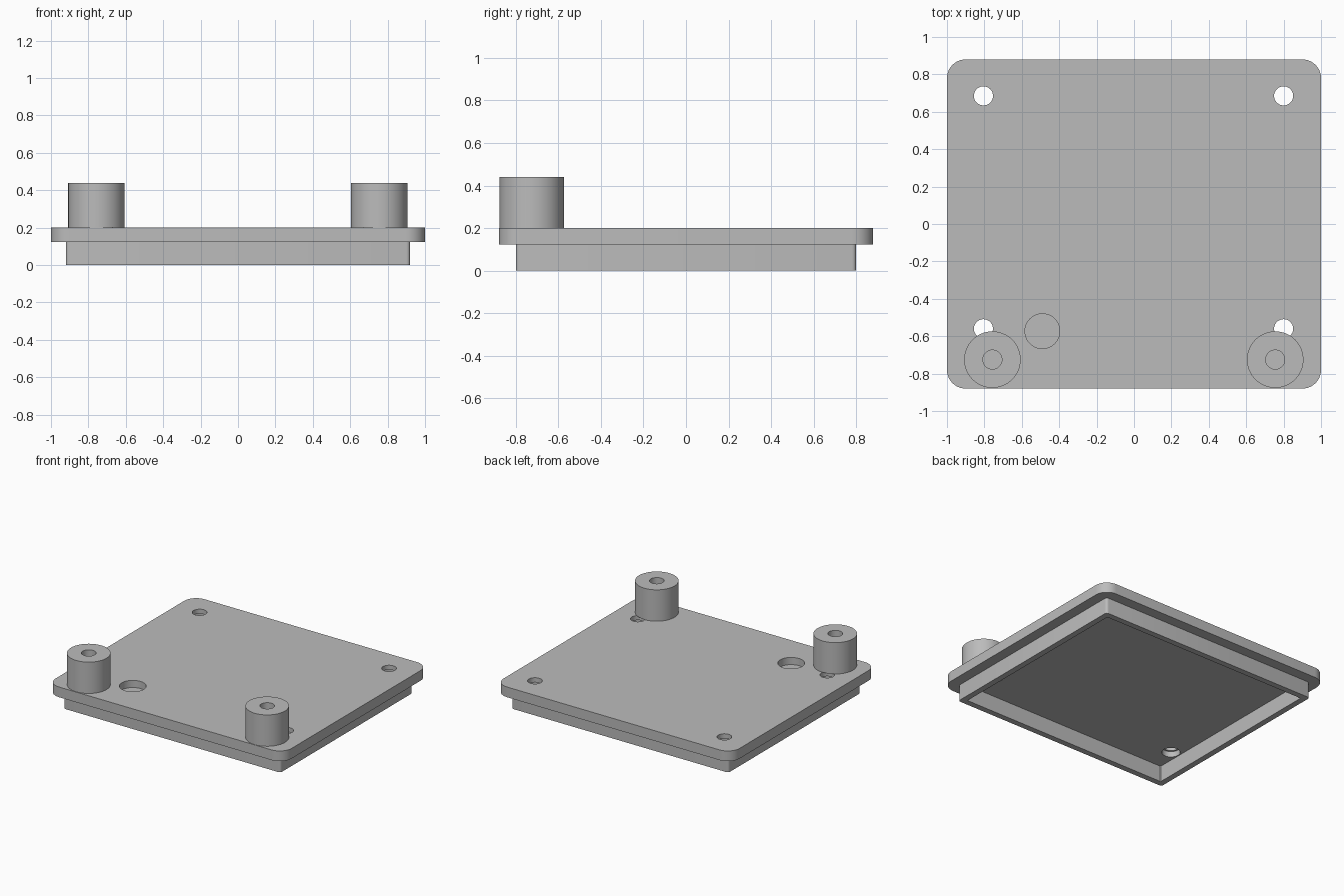
import bpy
import bmesh
from math import sin, cos, pi, radians

cube = bpy.data.objects.get("Cube")
if cube:
    bpy.data.objects.remove(cube, do_unlink=True)

grey = bpy.data.materials.new("plain_grey")
grey.use_nodes = True
COLOUR = (0.5, 0.5, 0.5, 1)
grey.diffuse_color = COLOUR
grey.node_tree.nodes["Principled BSDF"].inputs["Base Color"].default_value = COLOUR


def rounded_rect(hx, hy, r, steps=10):
    """Outline of a centred rectangle with rounded corners."""
    pts = []
    for i, (sx, sy) in enumerate([(1, 1), (-1, 1), (-1, -1), (1, -1)]):
        for k in range(steps + 1):
            a = pi / 2 * (i + k / steps)
            pts.append((sx * (hx - r) + r * cos(a), sy * (hy - r) + r * sin(a)))
    return pts


def circle(x, y, r, n=48):
    return [(x + r * cos(2 * pi * k / n), y + r * sin(2 * pi * k / n)) for k in range(n)]


def extrude(name, outline, z0, z1):
    """Solid prism from an outline."""
    bm = bmesh.new()
    low = bm.faces.new([bm.verts.new((x, y, z0)) for x, y in outline])
    top = bmesh.ops.extrude_face_region(bm, geom=[low])["geom"]
    for v in top:
        if isinstance(v, bmesh.types.BMVert):
            v.co.z = z1
    bmesh.ops.recalc_face_normals(bm, faces=bm.faces)
    mesh = bpy.data.meshes.new(name)
    bm.to_mesh(mesh)
    bm.free()
    mesh.materials.append(grey)
    ob = bpy.data.objects.new(name, mesh)
    bpy.context.collection.objects.link(ob)
    return ob


def activate(ob):
    bpy.ops.object.select_all(action="DESELECT")
    ob.select_set(True)
    bpy.context.view_layer.objects.active = ob


def cut(ob, outline, z0, z1):
    """Cut a prism out of a part."""
    cutter = extrude("cutter", outline, z0, z1)
    cutter.hide_render = True
    mod = ob.modifiers.new("cut", "BOOLEAN")
    mod.operation = "DIFFERENCE"
    mod.solver = "EXACT"
    mod.object = cutter
    activate(ob)
    bpy.ops.object.modifier_apply(modifier=mod.name)
    bpy.data.objects.remove(cutter, do_unlink=True)


def smooth(ob):
    activate(ob)
    bpy.ops.object.shade_smooth_by_angle(angle=radians(30))


FLOOR, TOP = 0.122, 0.2

# Cover plate with screw holes, wider on the underside, and a shallow round pocket
plate = extrude("cover_plate", rounded_rect(1, 0.88, 0.1), FLOOR, TOP)
for x in (-0.805, 0.8):
    for y in (-0.56, 0.685):
        cut(plate, circle(x, y, 0.051), 0, 0.3)
        cut(plate, circle(x, y, 0.064), 0, 0.165)
cut(plate, circle(-0.49, -0.573, 0.093), 0.145, 0.3)
smooth(plate)

# Hollow locating rim under the plate
rim = extrude("locating_rim", rounded_rect(0.92, 0.8, 0.02, 4), 0, FLOOR)
cut(rim, rounded_rect(0.875, 0.755, 0.004, 1), -0.1, 0.3)
smooth(rim)

# Standoff posts at the two front corners, each with a blind bore
for side, x in (("right", -0.757), ("left", 0.755)):
    post = extrude(side + "_post", circle(x, -0.725, 0.151, 64), TOP, 0.44)
    cut(post, circle(x, -0.725, 0.051), 0.24, 0.6)
    smooth(post)
